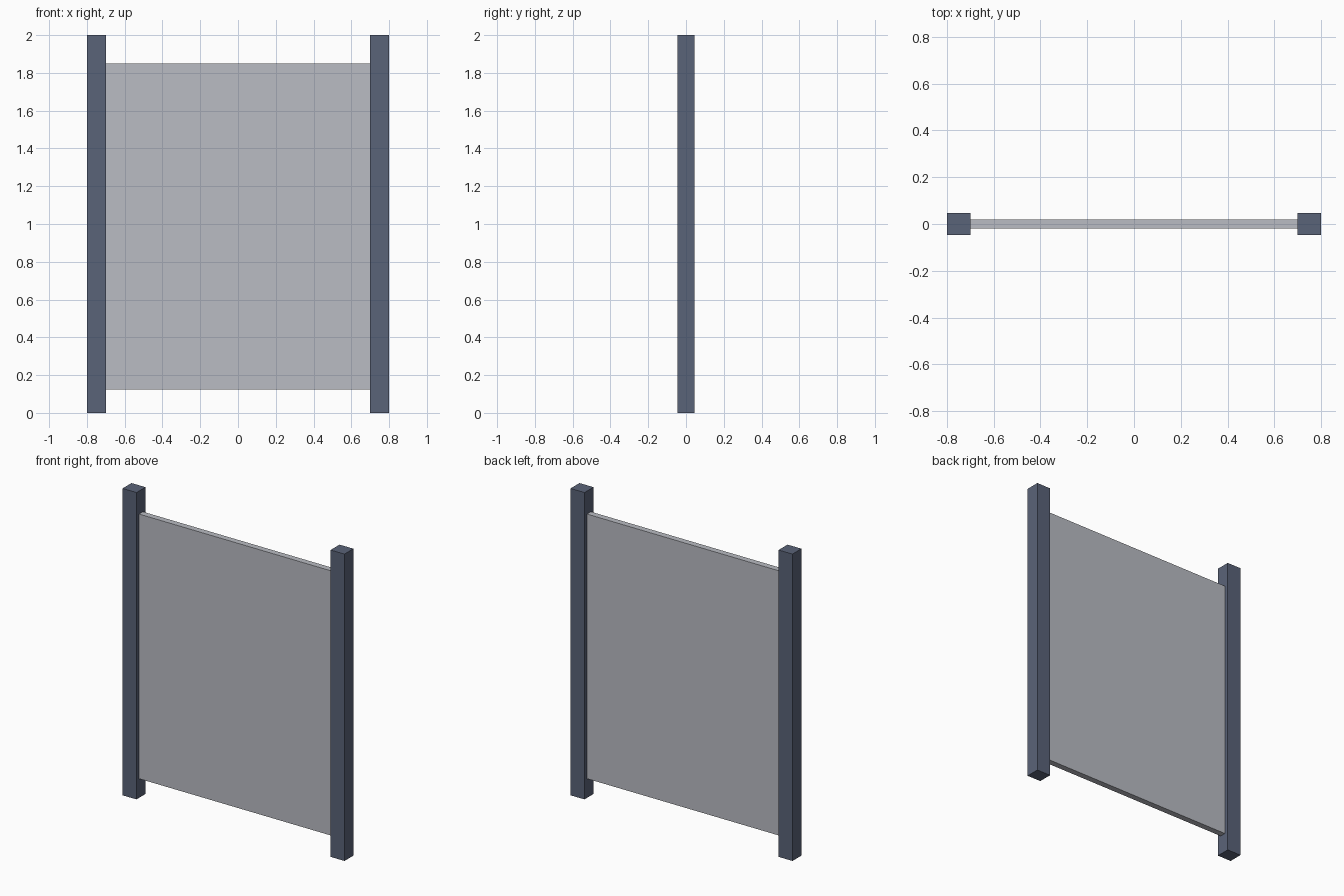
import bpy

if "Cube" in bpy.data.objects:
    bpy.data.objects.remove(bpy.data.objects["Cube"])


def lin(c):
    c /= 255
    return c / 12.92 if c <= 0.04045 else ((c + 0.055) / 1.055) ** 2.4


def material(name, rgb):
    m = bpy.data.materials.new(name)
    m.diffuse_color = (*[lin(c) for c in rgb], 1)
    m.use_nodes = True
    m.node_tree.nodes["Principled BSDF"].inputs["Base Color"].default_value = m.diffuse_color
    return m


def box(name, lo, hi, mat):
    bpy.ops.mesh.primitive_cube_add(size=1, location=[(a + b) / 2 for a, b in zip(lo, hi)])
    ob = bpy.context.object
    ob.name = name
    ob.scale = [b - a for a, b in zip(lo, hi)]
    bpy.ops.object.transform_apply(location=False, rotation=False, scale=True)
    ob.data.materials.append(mat)
    return ob


slate = material("slate blue grey", (90, 99, 120))
grey = material("light grey", (186, 188, 195))

# Two square upright posts
for side, x in (("left", -0.75), ("right", 0.75)):
    box(side + "_post", (x - 0.05, -0.046, 0), (x + 0.05, 0.046, 2), slate)

# Thin panel held between the posts
box("panel", (-0.7, -0.02, 0.125), (0.7, 0.02, 1.85), grey)
